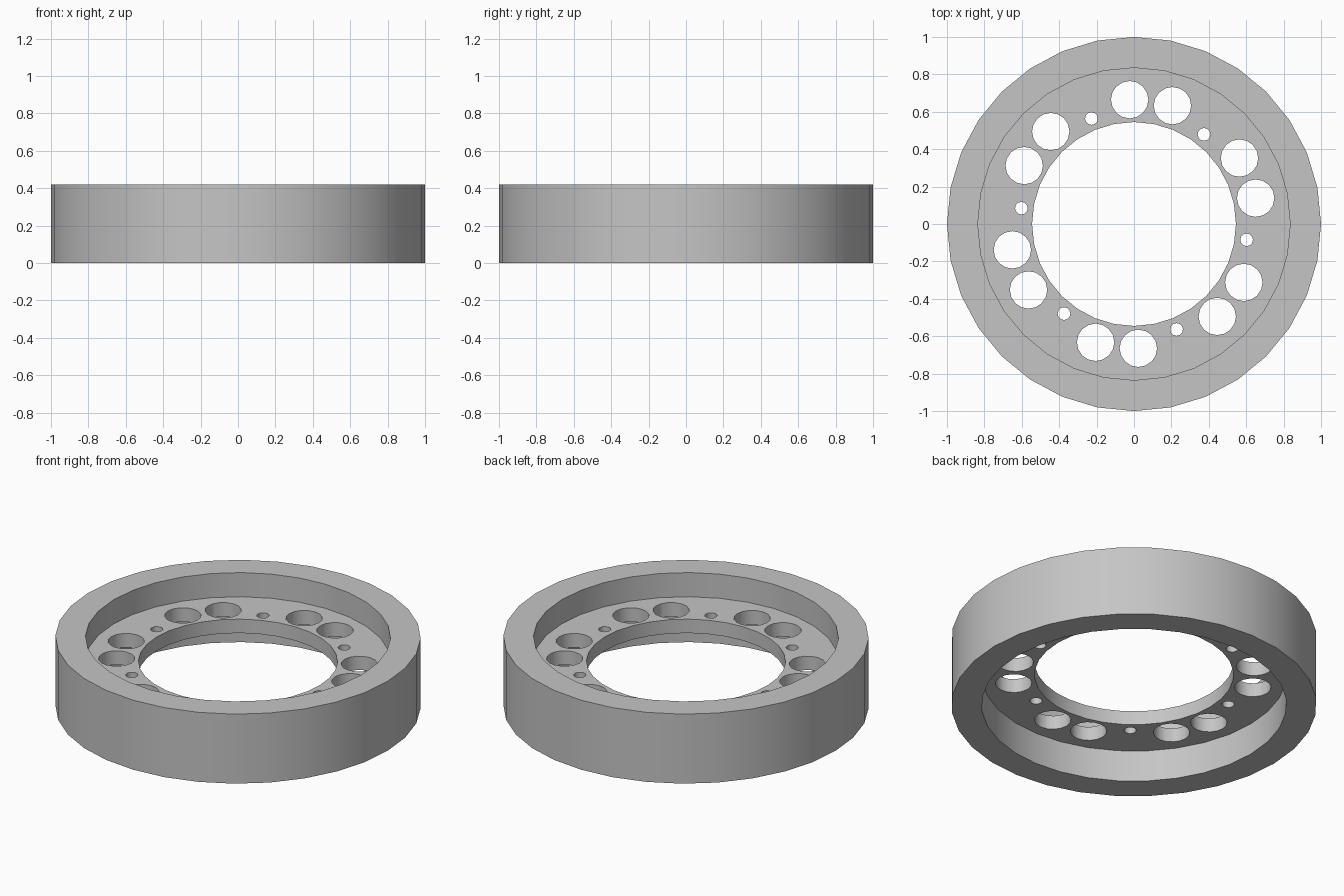
import bpy, bmesh, math
from mathutils import Matrix

cube = bpy.data.objects.get("Cube")
if cube:
    bpy.data.objects.remove(cube, do_unlink=True)

HEIGHT = 0.42
FLANGE_LOW, FLANGE_HIGH = 0.19, 0.274
OUTER, SEAT, BORE = 1.0, 0.835, 0.545

grey = bpy.data.materials.new("plain grey")
grey.use_nodes = True
colour = (0.56, 0.56, 0.56, 1)
grey.diffuse_color = colour
grey.node_tree.nodes["Principled BSDF"].inputs["Base Color"].default_value = colour


def make_object(name, bm):
    bmesh.ops.recalc_face_normals(bm, faces=bm.faces)
    mesh = bpy.data.meshes.new(name)
    bm.to_mesh(mesh)
    bm.free()
    mesh.materials.append(grey)
    obj = bpy.data.objects.new(name, mesh)
    bpy.context.collection.objects.link(obj)
    return obj


def lathe(name, profile, sides):
    """Revolve a closed (radius, height) profile around z."""
    bm = bmesh.new()
    rings = []
    for i in range(sides):
        a = math.tau * i / sides
        rings.append([bm.verts.new((r * math.cos(a), r * math.sin(a), z)) for r, z in profile])
    for i, ring in enumerate(rings):
        following = rings[(i + 1) % sides]
        for j in range(len(profile)):
            k = (j + 1) % len(profile)
            bm.faces.new((ring[j], following[j], following[k], ring[k]))
    return make_object(name, bm)


def drill(bm, degrees, distance, radius, sides):
    """Add one vertical cutting cylinder through the flange."""
    a = math.radians(degrees)
    place = Matrix.Translation((distance * math.cos(a), distance * math.sin(a), HEIGHT / 2))
    bmesh.ops.create_cone(bm, cap_ends=True, segments=sides, radius1=radius,
                          radius2=radius, depth=HEIGHT, matrix=place)


# Outer rim with a thin inner flange, recessed on both sides
ring = lathe("flanged_ring", [
    (OUTER, 0), (OUTER, HEIGHT), (SEAT, HEIGHT), (SEAT, FLANGE_HIGH),
    (BORE, FLANGE_HIGH), (BORE, FLANGE_LOW), (SEAT, FLANGE_LOW), (SEAT, 0)], 32)

# Six repeats of two large holes and one small bolt hole
bm = bmesh.new()
for turn in range(0, 360, 60):
    drill(bm, turn + 12, 0.665, 0.1, 16)
    drill(bm, turn + 32, 0.665, 0.1, 16)
    drill(bm, turn + 52, 0.608, 0.034, 12)
cutter = make_object("hole_cutter", bm)
cutter.hide_render = True

cut = ring.modifiers.new("holes", "BOOLEAN")
cut.operation = "DIFFERENCE"
cut.solver = "EXACT"
cut.object = cutter
bpy.ops.object.select_all(action="DESELECT")
bpy.context.view_layer.objects.active = ring
ring.select_set(True)
bpy.ops.object.modifier_apply(modifier=cut.name)
bpy.data.objects.remove(cutter, do_unlink=True)

# Smooth walls, crisp rims
bpy.ops.object.shade_smooth_by_angle(angle=math.radians(35))
